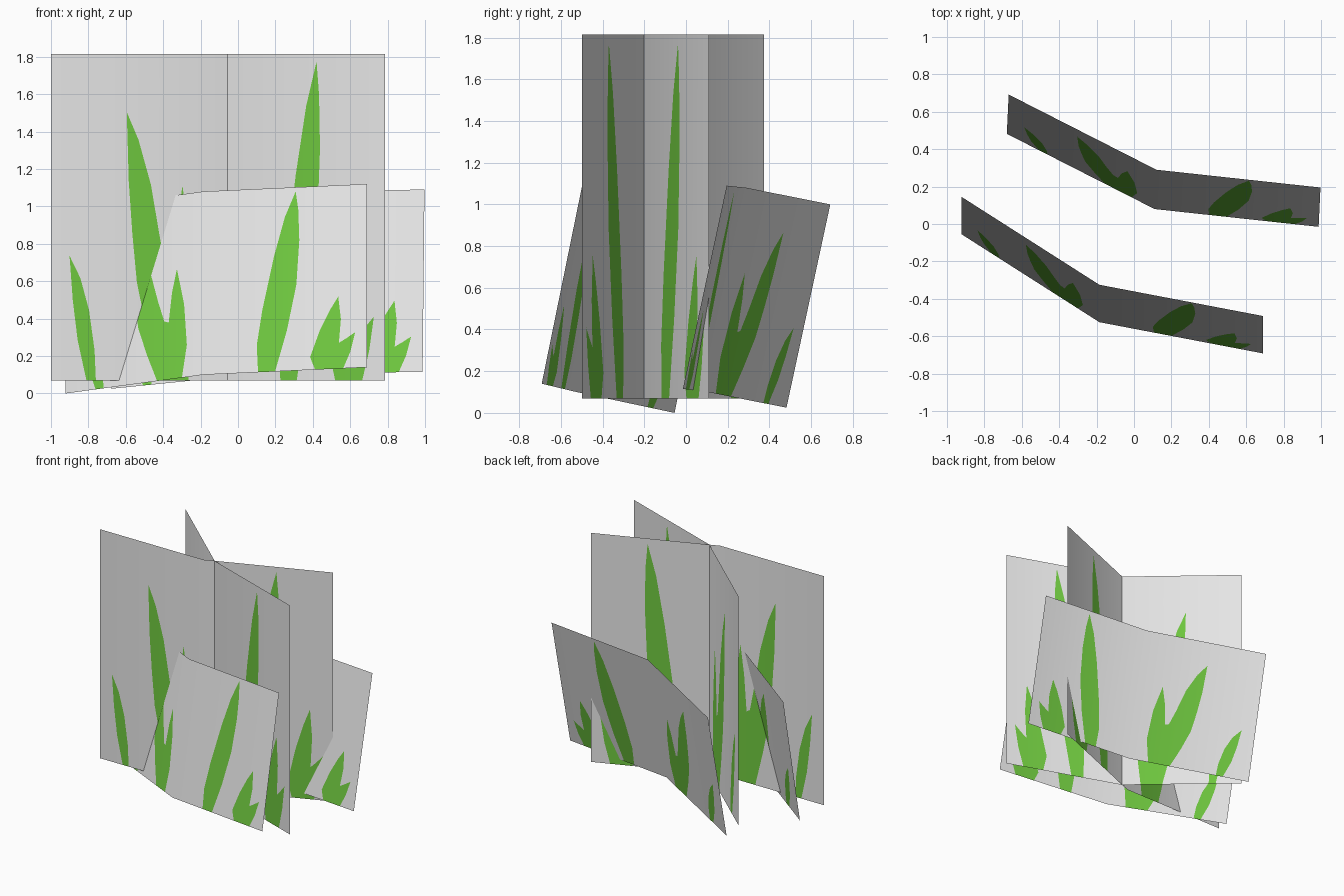
import bpy
from mathutils import Vector
from mathutils.geometry import delaunay_2d_cdt

if "Cube" in bpy.data.objects:
    bpy.data.objects.remove(bpy.data.objects["Cube"])


def material(name, rgb):
    m = bpy.data.materials.new(name)
    m.diffuse_color = (*rgb, 1)
    m.use_nodes = True
    m.node_tree.nodes["Principled BSDF"].inputs["Base Color"].default_value = m.diffuse_color
    return m


MATS = [material("pale grey", (0.8, 0.8, 0.8)),
        material("grass green", (0.16, 0.58, 0.05))]

# Grass outlines on a unit card (u across, v up), shared by every card
BLADES = [
    # thin outer blade
    [(.109, 0), (.138, 0), (.134, .092), (.117, .215), (.0905, .313),
     (.057, .382), (.067, .246), (.082, .123)],
    # double blade
    [(.332, 0), (.422, 0), (.44, .175), (.43, .40), (.404, .597), (.386, .47),
     (.374, .31), (.358, .32), (.336, .43), (.307, .60), (.269, .737),
     (.233, .822), (.239, .61), (.25, .45), (.264, .30), (.295, .15)],
    # tall blade
    [(.667, 0), (.719, 0), (.755, .22), (.784, .468), (.793, .71),
     (.790, .875), (.782, .977), (.749, .84), (.716, .63), (.68, .338),
     (.663, .147)],
    # low tuft
    [(.841, 0), (.927, 0), (.949, .09), (.964, .195), (.938, .165),
     (.914, .14), (.920, .27), (.912, .393), (.886, .32), (.855, .21),
     (.826, .07)],
]


def card(name, foot, rise):
    """Card folded at its middle; foot = left, fold, right bottom points."""
    left, fold, right = (Vector(p) for p in foot)
    rise = Vector(rise)

    def place(u, v):
        base = left.lerp(fold, 2 * u) if u < .5 else fold.lerp(right, 2 * u - 1)
        return base + rise * v

    # cut the blade outlines into the flat card, then bend it into place
    pts = [(0, 0), (.5, 0), (1, 0), (1, 1), (.5, 1), (0, 1)]
    polys = [[0, 1, 4, 5], [1, 2, 3, 4]]
    for blade in BLADES:
        polys.append(list(range(len(pts), len(pts) + len(blade))))
        pts += blade
    uv, _, faces, _, _, origin = delaunay_2d_cdt(
        [Vector(p) for p in pts], [], polys, 0, 1e-5)

    mesh = bpy.data.meshes.new(name)
    mesh.from_pydata([place(*p) for p in uv], [], [list(f) for f in faces])
    for m in MATS:
        mesh.materials.append(m)
    for face, src in zip(mesh.polygons, origin):
        face.material_index = int(any(i >= 2 for i in src))
        face.use_smooth = True

    # soft shading across the fold
    n_left = (fold - left).cross(rise).normalized()
    n_right = (right - fold).cross(rise).normalized()
    n_mid = (n_left + n_right).normalized()
    normals = [(n_left.lerp(n_mid, 2 * p.x) if p.x < .5
                else n_mid.lerp(n_right, 2 * p.x - 1)).normalized() for p in uv]
    mesh.normals_split_custom_set_from_vertices(normals)
    bpy.context.collection.objects.link(bpy.data.objects.new(name, mesh))


# Two low leaning cards and two tall crossing cards
card("front_leaning_grass",
     [(-.922, -.055, 0), (-.185, -.525, .10), (.69, -.692, .14)], (0, .2, .98))
card("back_leaning_grass",
     [(-.68, .482, .025), (.11, .08, .105), (.987, -.015, .115)], (.01, .21, .975))
card("tall_grass_across",
     [(-1, -.232, .07), (-.13, -.23, .07), (.722, .11, .07)], (0, 0, 1.745))
card("tall_grass_diagonal",
     [(-.705, .375, .07), (-.055, -.202, .07), (.787, -.5, .07)], (0, 0, 1.745))
